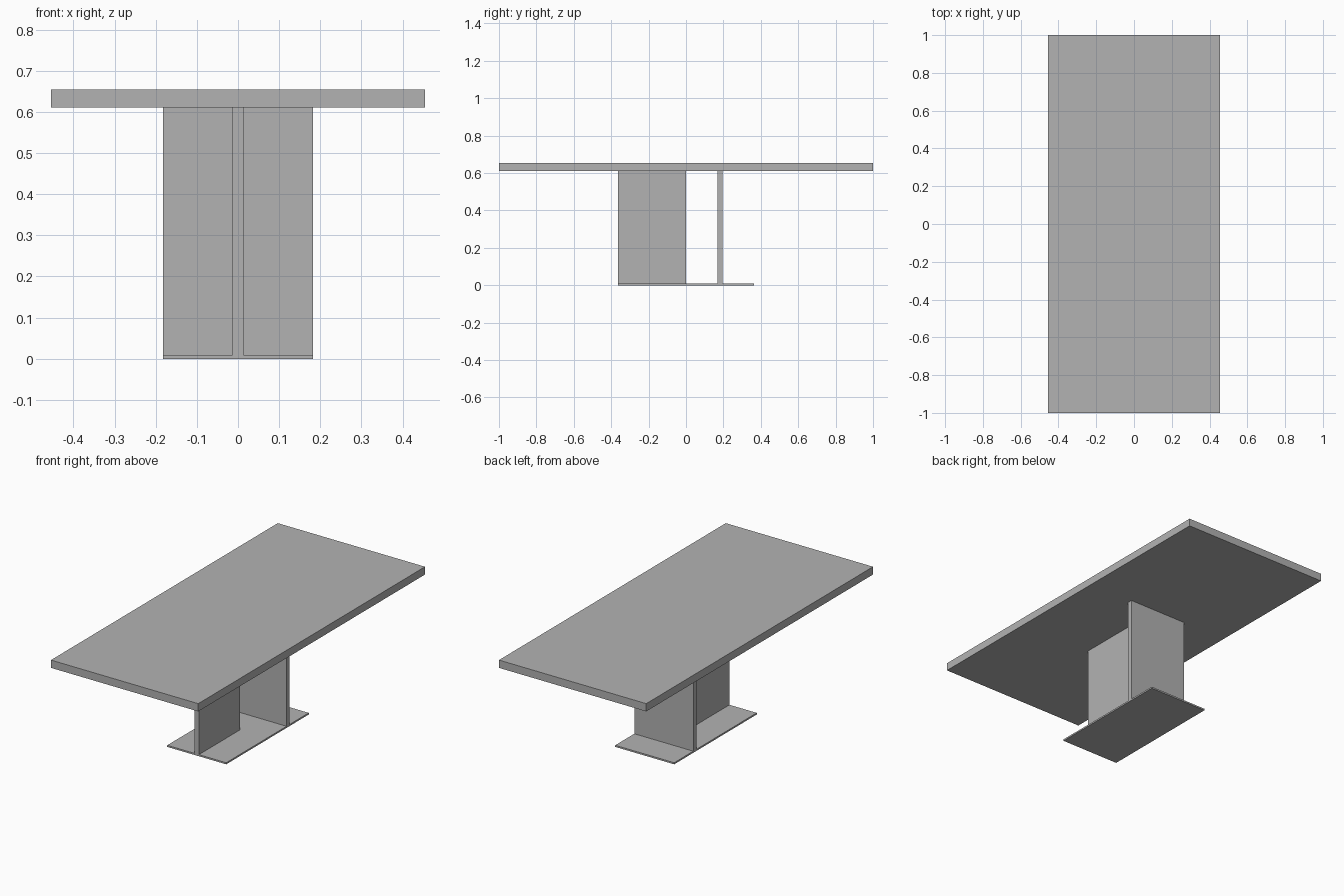
import bpy

if "Cube" in bpy.data.objects:
    bpy.data.objects.remove(bpy.data.objects["Cube"])

grey = bpy.data.materials.new("plain grey")
grey.diffuse_color = (0.448, 0.448, 0.448, 1)
grey.use_nodes = True
grey.node_tree.nodes["Principled BSDF"].inputs["Base Color"].default_value = grey.diffuse_color


def box(name, x, y, z):
    """Flat-sided slab given by its (min, max) range on each axis."""
    bpy.ops.mesh.primitive_cube_add(
        size=1, location=[(a + b) / 2 for a, b in (x, y, z)])
    ob = bpy.context.object
    ob.name = name
    ob.scale = [b - a for a, b in (x, y, z)]
    bpy.ops.object.transform_apply(location=False, rotation=False, scale=True)
    ob.data.materials.append(grey)
    return ob


BASE_TOP, LEG_TOP, TOP = 0.009, 0.611, 0.6545
HALF_W, HALF_L = 0.182, 0.364      # base half sizes
HALF_T = 0.0136                    # half thickness of the leg panels

# Table top and thin floor plate
box("table_top", (-0.4545, 0.4545), (-1, 1), (LEG_TOP, TOP))
box("base_plate", (-HALF_W, HALF_W), (-HALF_L, HALF_L), (0, BASE_TOP))

# Two upright panels at right angles to each other
box("lengthwise_leg", (-HALF_T, HALF_T), (-HALF_L, 0), (BASE_TOP, LEG_TOP))
box("crosswise_leg", (-HALF_W, HALF_W),
    (HALF_W - HALF_T, HALF_W + HALF_T), (BASE_TOP, LEG_TOP))
